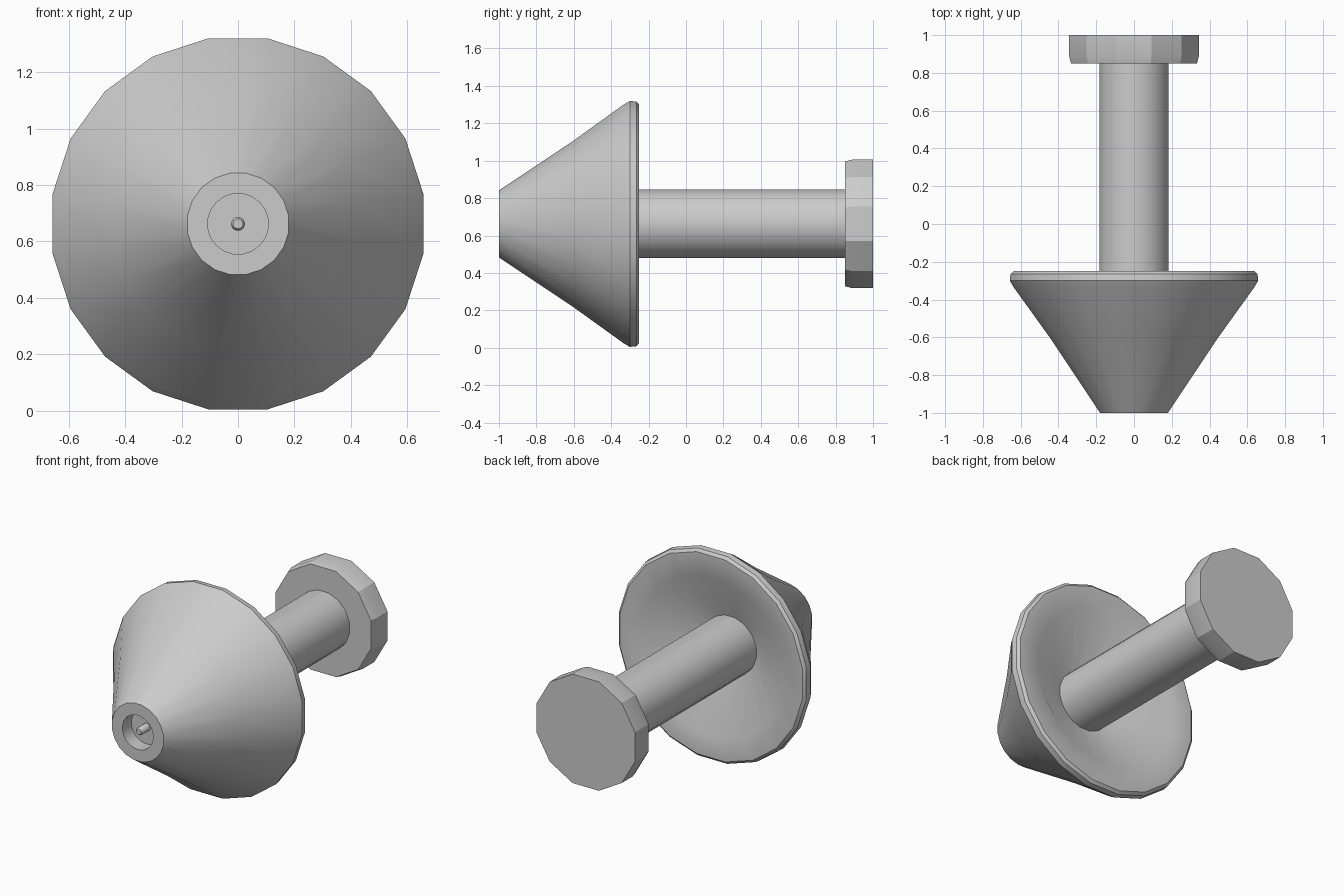
import bpy, bmesh
from math import sin, cos, pi, radians

if "Cube" in bpy.data.objects:
    bpy.data.objects.remove(bpy.data.objects["Cube"])

AXIS_Z = 0.662


def lathe(name, profile, sides, angle=35):
    """Revolve (radius, y) points around the horizontal y axis."""
    bm = bmesh.new()
    rings = []
    for r, y in profile:
        if r == 0:
            rings.append([bm.verts.new((0, y, AXIS_Z))] * sides)
        else:
            rings.append([bm.verts.new((r * sin((i + .5) * 2 * pi / sides), y,
                                        AXIS_Z + r * cos((i + .5) * 2 * pi / sides)))
                          for i in range(sides)])
    for a, b in zip(rings, rings[1:]):
        for i in range(sides):
            j = (i + 1) % sides
            quad = list(dict.fromkeys((a[i], a[j], b[j], b[i])))
            bm.faces.new(quad)
    bmesh.ops.recalc_face_normals(bm, faces=bm.faces)
    mesh = bpy.data.meshes.new(name)
    bm.to_mesh(mesh)
    bm.free()
    obj = bpy.data.objects.new(name, mesh)
    bpy.context.collection.objects.link(obj)
    bpy.ops.object.select_all(action='DESELECT')
    obj.select_set(True)
    bpy.context.view_layer.objects.active = obj
    bpy.ops.object.shade_smooth_by_angle(angle=radians(angle))
    return obj


# Flared cone: front socket, outer wall, rounded rim, dished back
lathe("flared_cone", [(0, -.91), (.108, -.91), (.108, -1), (.182, -1), (.452, -.6),
                      (.645, -.335), (.666, -.30), (.662, -.265), (.645, -.25),
                      (.505, -.25), (.15, -.46), (0, -.46)], 20)

# Small pin inside the front socket
lathe("socket_pin", [(0, -.99), (.018, -.99), (.025, -.98), (.025, -.90), (0, -.90)], 10)

# Straight shaft
lathe("shaft", [(0, -.5), (.187, -.5), (.187, .87), (0, .87)], 16)

# Faceted end disc with a slight front chamfer
lathe("end_disc", [(0, .85), (.345, .85), (.356, .89), (.356, 1), (0, 1)], 12, 20)
